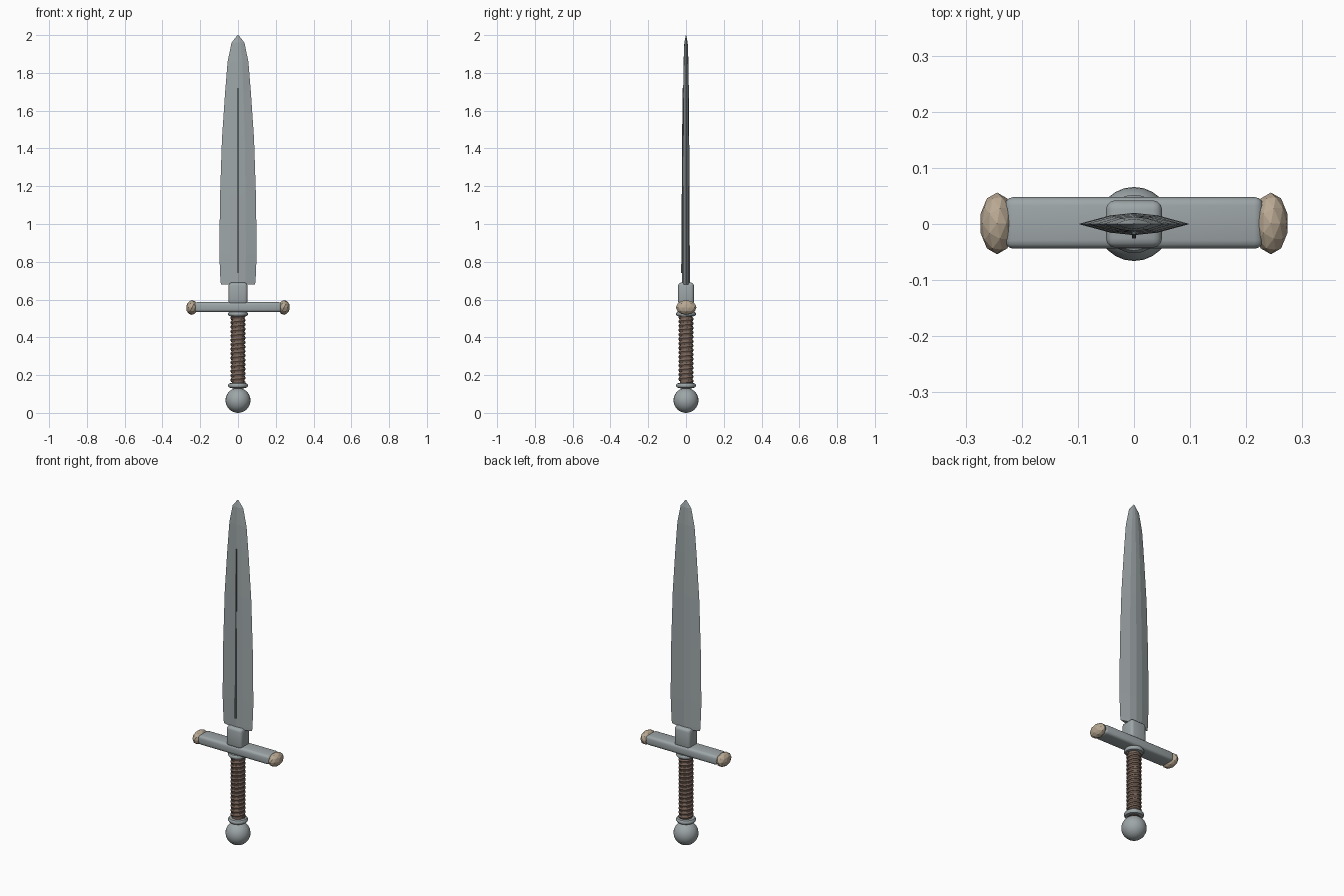
import bpy, bmesh, math
from mathutils import Matrix

if "Cube" in bpy.data.objects:
    bpy.data.objects.remove(bpy.data.objects["Cube"])


def material(name, rgb):
    m = bpy.data.materials.new(name)
    m.diffuse_color = (*rgb, 1)
    m.use_nodes = True
    m.node_tree.nodes["Principled BSDF"].inputs["Base Color"].default_value = m.diffuse_color
    return m


STEEL = material("steel", (0.34, 0.38, 0.39))
DARK = material("dark_steel", (0.10, 0.115, 0.12))
BONE = material("pale_bronze", (0.48, 0.39, 0.29))
LEATHER = material("brown_leather", (0.19, 0.13, 0.10))


def finish(name, bm, mat, smooth=False):
    bmesh.ops.recalc_face_normals(bm, faces=bm.faces)
    me = bpy.data.meshes.new(name)
    bm.to_mesh(me)
    bm.free()
    me.materials.append(mat)
    ob = bpy.data.objects.new(name, me)
    bpy.context.collection.objects.link(ob)
    if smooth:
        bpy.ops.object.select_all(action='DESELECT')
        ob.select_set(True)
        bpy.context.view_layer.objects.active = ob
        bpy.ops.object.shade_smooth_by_angle(angle=math.radians(40))
    return ob


def loft(bm, rings, closed_ends=True):
    """Skin a list of equally long point rings."""
    rows = [[bm.verts.new(p) for p in r] for r in rings]
    n = len(rows[0])
    for a, b in zip(rows, rows[1:]):
        for i in range(n):
            j = (i + 1) % n
            bm.faces.new((a[i], a[j], b[j], b[i]))
    if closed_ends:
        bm.faces.new(rows[0])
        bm.faces.new(rows[-1])


def lathe(name, profile, mat, sides=24):
    bm = bmesh.new()
    loft(bm, [[(r * math.cos(k * math.tau / sides), r * math.sin(k * math.tau / sides), z)
               for k in range(sides)] for r, z in profile])
    return finish(name, bm, mat, True)


def rounded_box(name, size, centre, bevel, segments, mat):
    bm = bmesh.new()
    bmesh.ops.create_cube(bm, size=1, matrix=Matrix.Translation(centre) @ Matrix.Diagonal((*size, 1)))
    bmesh.ops.bevel(bm, geom=bm.edges[:], offset=bevel, segments=segments, profile=0.5, affect='EDGES')
    return finish(name, bm, mat, True)


# Blade: faceted eight-point section (half width, half thickness) along z
bm = bmesh.new()
stations = [(0.68, 0.09, 0.020), (0.70, 0.093, 0.020), (0.84, 0.099, 0.020), (1.15, 0.095, 0.019),
            (1.45, 0.085, 0.017), (1.70, 0.068, 0.015), (1.86, 0.055, 0.013),
            (1.96, 0.034, 0.009), (2.0, 0.003, 0.001)]
section = [(-1, 0), (-0.42, -0.78), (0, -1), (0.42, -0.78), (1, 0), (0.42, 0.78), (0, 1), (-0.42, 0.78)]
loft(bm, [[(w * x, t * y, z) for x, y in section] for z, w, t in stations])
finish("blade", bm, STEEL)

# Narrow raised line down the front of the blade
bm = bmesh.new()
loft(bm, [[(-0.004, y, z), (0.004, y, z), (0.004, -0.01, z), (-0.004, -0.01, z)]
          for z, y in ((0.74, -0.0255), (1.72, -0.0185))])
finish("blade_line", bm, DARK)

# Guard
rounded_box("blade_socket", (0.10, 0.084, 0.115), (0, 0, 0.632), 0.016, 3, STEEL)
rounded_box("crossguard", (0.46, 0.092, 0.053), (0, 0.002, 0.56), 0.015, 3, STEEL)
for side, x in (("left", -0.244), ("right", 0.244)):
    bm = bmesh.new()
    bmesh.ops.create_icosphere(bm, subdivisions=2, radius=1, matrix=Matrix.Translation((x, 0.001, 0.558))
                               @ Matrix.Diagonal((0.031, 0.055, 0.039, 1)))
    finish("guard_cap_" + side, bm, BONE)

# Grip core and spiral leather wrap
lathe("grip_core", [(0.033, 0.13), (0.033, 0.54)], LEATHER)
bm = bmesh.new()
turns, steps, rings = 15, 20, []
for i in range(turns * steps + 1):
    a = math.tau * i / steps
    z = 0.162 + 0.352 * i / (turns * steps)
    ring = []
    for k in range(6):
        b = math.tau * k / 6
        r = 0.033 + 0.0075 * math.cos(b)
        ring.append((r * math.cos(a), r * math.sin(a), z + 0.0105 * math.sin(b)))
    rings.append(ring)
loft(bm, rings)
finish("grip_wrap", bm, LEATHER, True)

# Collars at both ends of the grip
for name, z in (("lower_collar", 0.145), ("upper_collar", 0.524)):
    lathe(name, [(0.036, z - 0.013), (0.047, z - 0.011), (0.052, z - 0.004), (0.052, z + 0.004),
                 (0.047, z + 0.011), (0.036, z + 0.013)], STEEL)

# Pommel
bm = bmesh.new()
bmesh.ops.create_uvsphere(bm, u_segments=24, v_segments=16, radius=0.066,
                          matrix=Matrix.Translation((0, 0, 0.066)))
finish("pommel", bm, STEEL, True)
